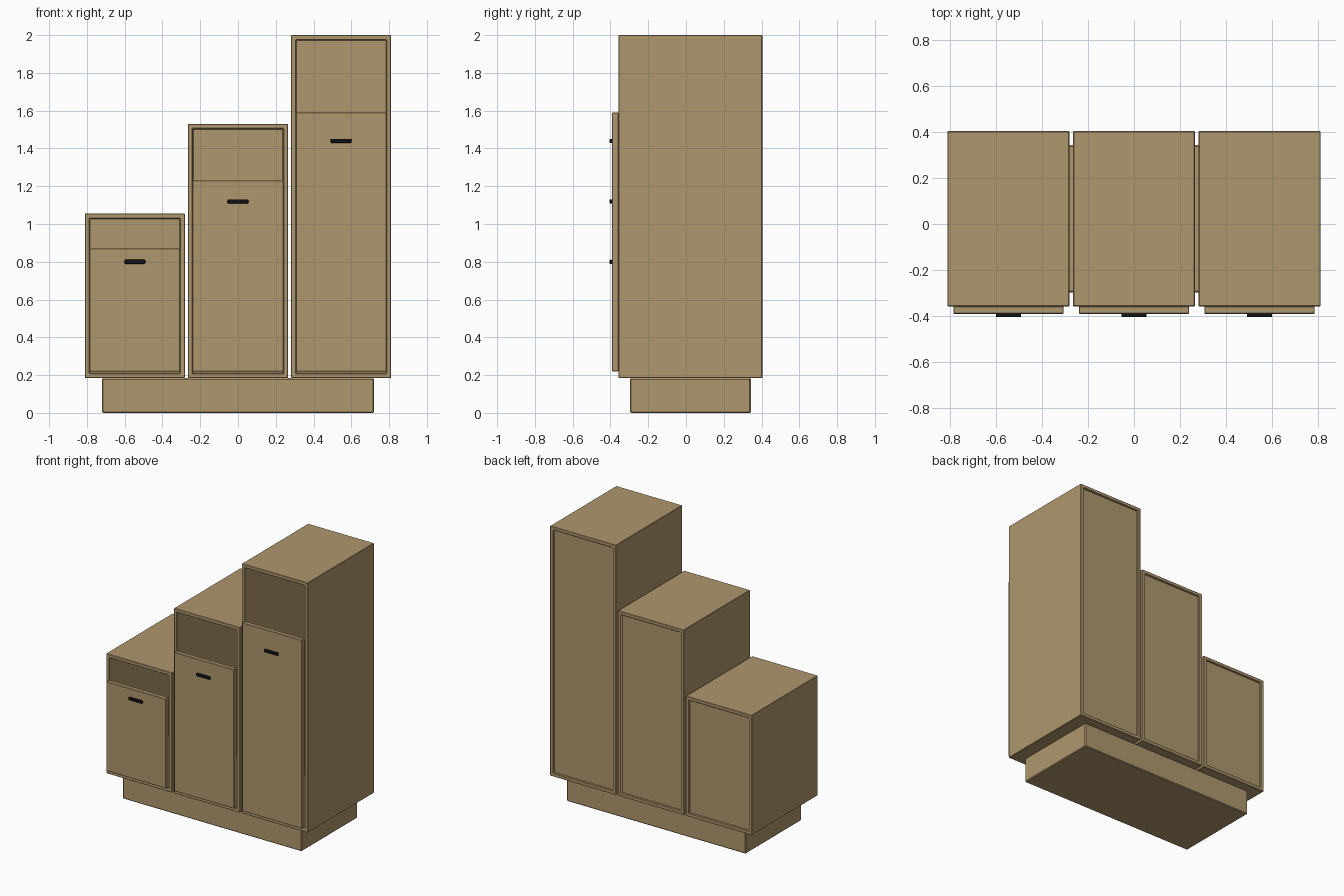
import bpy
import bmesh
from mathutils import Vector

cube = bpy.data.objects.get("Cube")
if cube:
    bpy.data.objects.remove(cube, do_unlink=True)


def material(name, rgb):
    mat = bpy.data.materials.new(name)
    mat.use_nodes = True
    mat.diffuse_color = (*rgb, 1)
    mat.node_tree.nodes["Principled BSDF"].inputs["Base Color"].default_value = (*rgb, 1)
    return mat


wood = material("tan_wood", (0.43, 0.31, 0.155))
black = material("black_metal", (0.006, 0.006, 0.007))


def box(name, low, high, mat, bevel=0.003, segments=1, recesses=()):
    """Box between two corners; recesses lists (face direction y, rim width, depth)."""
    low, high = Vector(low), Vector(high)
    bm = bmesh.new()
    bmesh.ops.create_cube(bm, size=1)
    for v in bm.verts:
        v.co = (low + high) / 2 + v.co * (high - low)
    bm.normal_update()
    for side, rim, depth in recesses:
        face = max(bm.faces, key=lambda f: f.normal.y * side)
        bmesh.ops.inset_region(bm, faces=[face], thickness=rim)
        # push a second copy of the inner face into the body
        wall = bmesh.ops.extrude_discrete_faces(bm, faces=[face])["faces"][0]
        bmesh.ops.translate(bm, verts=wall.verts, vec=(0, -side * depth, 0))
    bm.normal_update()
    mesh = bpy.data.meshes.new(name)
    bm.to_mesh(mesh)
    bm.free()
    mesh.materials.append(mat)
    obj = bpy.data.objects.new(name, mesh)
    bpy.context.collection.objects.link(obj)
    mod = obj.modifiers.new("soft_edges", "BEVEL")
    mod.width = bevel
    mod.segments = segments
    return obj


# Plinth under all cabinets
box("plinth", (-0.72, -0.297, 0), (0.72, 0.343, 0.184), wood, bevel=0.006)

# Three stepped cabinets: centre x, cabinet top, door top, handle height
front, back, bottom = -0.358, 0.404, 0.184
for label, x, top, door_top, handle_z in (
    ("low", -0.546, 1.055, 0.87, 0.80),
    ("middle", 0, 1.53, 1.23, 1.12),
    ("tall", 0.546, 2.0, 1.59, 1.44),
):
    # Open carcass with a set-back rear panel
    box(label + "_cabinet", (x - 0.265, front, bottom), (x + 0.265, back, top), wood,
        recesses=((-1, 0.036, 0.735), (1, 0.036, 0.01)))
    # Door lying on the front rim
    box(label + "_door", (x - 0.24, -0.391, 0.22), (x + 0.24, front, door_top), wood)
    # Slim bar handle
    box(label + "_handle", (x - 0.055, -0.405, handle_z - 0.011),
        (x + 0.055, -0.389, handle_z + 0.011), black, bevel=0.005, segments=2)
